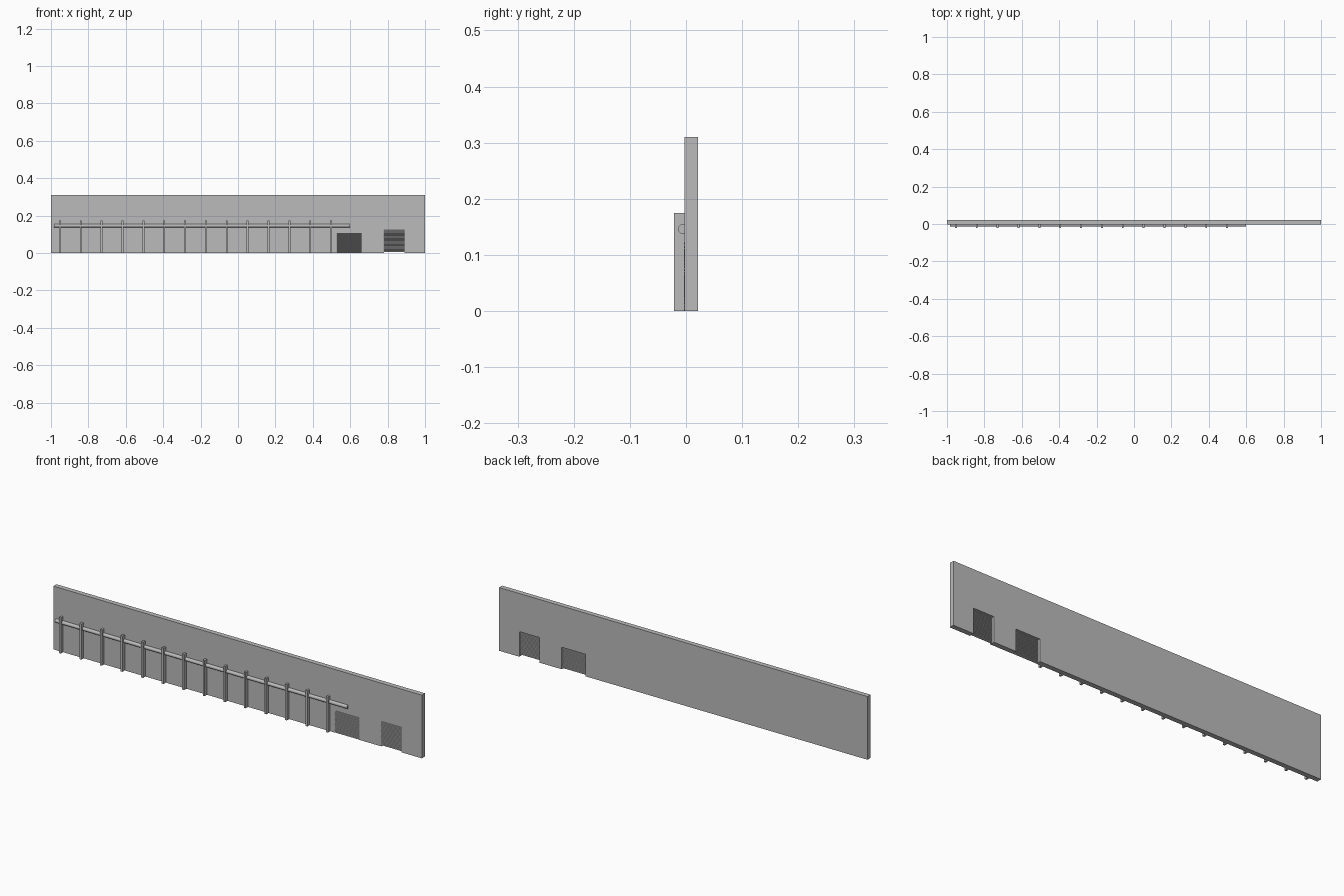
import bpy, bmesh, math
from mathutils import Vector

cube = bpy.data.objects.get("Cube")
if cube:
    bpy.data.objects.remove(cube)

grey = bpy.data.materials.new("plain grey")
grey.use_nodes = True
colour = (0.5, 0.5, 0.5, 1)
grey.diffuse_color = colour
grey.node_tree.nodes["Principled BSDF"].inputs["Base Color"].default_value = colour


def extrude_outline(name, outline, offset):
    """Extrude a closed planar outline along an offset into a solid."""
    bm = bmesh.new()
    face = bm.faces.new([bm.verts.new(p) for p in outline])
    result = bmesh.ops.extrude_face_region(bm, geom=[face], use_keep_orig=True)
    moved = [v for v in result["geom"] if isinstance(v, bmesh.types.BMVert)]
    bmesh.ops.translate(bm, verts=moved, vec=Vector(offset))
    bmesh.ops.recalc_face_normals(bm, faces=bm.faces)
    mesh = bpy.data.meshes.new(name)
    bm.to_mesh(mesh)
    bm.free()
    mesh.materials.append(grey)
    obj = bpy.data.objects.new(name, mesh)
    bpy.context.collection.objects.link(obj)
    return obj


def box(name, x0, x1, y0, y1, z0, z1):
    outline = [(x0, y0, z0), (x1, y0, z0), (x1, y0, z1), (x0, y0, z1)]
    return extrude_outline(name, outline, (0, y1 - y0, 0))


WALL_FRONT, WALL_BACK, WALL_TOP = -0.003, 0.021, 0.31
# Doorways: left edge, right edge, shutter bottom, top
doors = [("wide_shutter", 0.53, 0.66, 0.0, 0.108),
         ("tall_shutter", 0.78, 0.89, 0.005, 0.123)]

# Wall with open doorways notched into its lower edge
outline = [(-1, 0)]
for _, x0, x1, _, top in doors:
    outline += [(x0, 0), (x0, top), (x1, top), (x1, 0)]
outline += [(1, 0), (1, WALL_TOP), (-1, WALL_TOP)]
extrude_outline("wall", [(x, WALL_FRONT, z) for x, z in outline],
                (0, WALL_BACK - WALL_FRONT, 0))

# Corrugated roller shutters, ridged on both sides
for name, x0, x1, bottom, top in doors:
    slats = 20
    pitch = (top - bottom) / slats
    front, back = [], []
    for i in range(slats):
        z = bottom + i * pitch
        for t, ridge in ((0, 0), (0.25, 1), (0.75, 1), (1, 0)):
            if i and t == 0:
                continue
            front.append((x0, -0.001 - 0.003 * ridge, z + t * pitch))
            back.append((x0, 0.007 + 0.003 * ridge, z + t * pitch))
    extrude_outline(name, front + back[::-1], (x1 - x0, 0, 0))

# Row of upright posts along the front
for i in range(14):
    x = -0.952 + i * 0.1115
    box(f"post_{i + 1}", x - 0.005, x + 0.005, -0.021, WALL_FRONT, 0, 0.175)

# Round rail running through the posts
x0, x1 = -0.985, 0.6
bpy.ops.mesh.primitive_cylinder_add(
    vertices=24, radius=0.009, depth=x1 - x0,
    location=((x0 + x1) / 2, -0.005, 0.146), rotation=(0, math.pi / 2, 0))
rail = bpy.context.object
rail.name = "rail"
rail.data.materials.append(grey)
bpy.ops.object.shade_smooth_by_angle()
